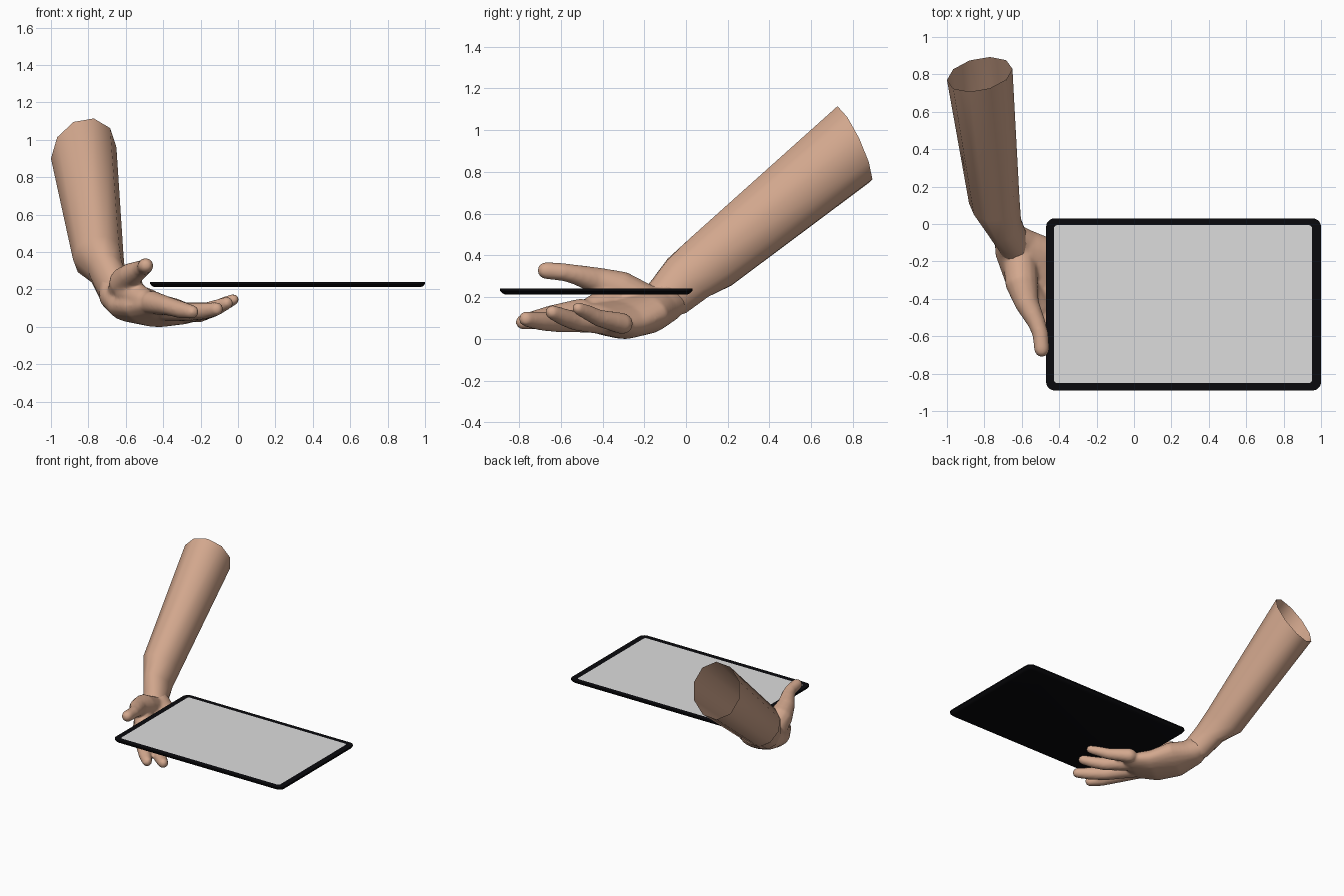
import bpy, bmesh, math
from mathutils import Vector

if "Cube" in bpy.data.objects:
    bpy.data.objects.remove(bpy.data.objects["Cube"])


def material(name, rgb):
    m = bpy.data.materials.new(name)
    m.diffuse_color = (*rgb, 1)
    m.use_nodes = True
    m.node_tree.nodes["Principled BSDF"].inputs["Base Color"].default_value = m.diffuse_color
    return m


skin = material("skin", (0.65, 0.39, 0.27))
black = material("black casing", (0.003, 0.003, 0.004))
grey = material("screen grey", (0.72, 0.72, 0.72))


def add_loft(bm, rings, caps=True):
    """Bridge equal-length rings of points; return the last cap."""
    loops = [[bm.verts.new(p) for p in r] for r in rings]
    n = len(loops[0])
    for a, b in zip(loops, loops[1:]):
        for i in range(n):
            bm.faces.new((a[i], a[(i + 1) % n], b[(i + 1) % n], b[i]))
    if caps:
        bm.faces.new(loops[0][::-1])
        return bm.faces.new(loops[-1])


def oval(c, u, v, n):
    c, u, v = Vector(c), Vector(u), Vector(v)
    return [c + u * math.cos(2 * math.pi * i / n) + v * math.sin(2 * math.pi * i / n)
            for i in range(n)]


def add_finger(bm, pts, n=14):
    """Tapered round tube through (x, y, z, radius) points with domed ends."""
    cs = [(Vector(p[:3]), p[3]) for p in pts]
    d0 = (cs[0][0] - cs[1][0]).normalized()
    d1 = (cs[-1][0] - cs[-2][0]).normalized()
    dome = [(0.5, 0.87), (0.85, 0.53), (0.98, 0.2)]
    tip, r1 = cs[-1]
    base, r0 = cs[0]
    path = [(base + d0 * r0 * a, r0 * b) for a, b in reversed(dome)] + cs
    path += [(tip + d1 * r1 * a, r1 * b) for a, b in dome]
    rings = []
    for i, (c, r) in enumerate(path):
        t = (path[min(i + 1, len(path) - 1)][0] - path[max(i - 1, 0)][0]).normalized()
        u = t.cross(Vector((0, 0, 1))).normalized()
        rings.append(oval(c, u * r, u.cross(t) * r, n))
    add_loft(bm, rings)


def finish(bm, name, mats):
    bmesh.ops.recalc_face_normals(bm, faces=bm.faces)
    me = bpy.data.meshes.new(name)
    bm.to_mesh(me)
    bm.free()
    ob = bpy.data.objects.new(name, me)
    bpy.context.collection.objects.link(ob)
    for m in mats:
        me.materials.append(m)
    bpy.ops.object.select_all(action='DESELECT')
    ob.select_set(True)
    bpy.context.view_layer.objects.active = ob
    return ob


# Forearm: open ten-sided sleeve of skin narrowing to the wrist
bm = bmesh.new()
arm = [
    ((-0.825, 0.80, 0.93), (0.175, 0.03, 0.03), (0, -0.088, 0.184)),
    ((-0.747, 0.12, 0.37), (0.135, 0.01, 0.01), (0, -0.105, 0.118)),
    ((-0.702, 0.01, 0.293), (0.098, 0.01, 0.0), (0, -0.100, 0.095)),
    ((-0.660, -0.08, 0.205), (0.085, 0.03, 0.0), (0.02, -0.075, 0.085)),
    ((-0.620, -0.15, 0.160), (0.080, 0.05, 0.0), (0.02, -0.045, 0.070)),
]
add_loft(bm, [oval(c, u, v, 10) for c, u, v in arm], caps=False)
finish(bm, "forearm", [skin])
bpy.ops.object.shade_smooth_by_angle(angle=math.radians(60))

# Hand: palm, thumb and fingers fused into one smooth skin
bm = bmesh.new()
palm = [
    ((-0.675, -0.05, 0.235), (0.070, 0.02, 0), (0.01, -0.065, 0.075)),
    ((-0.635, -0.11, 0.175), (0.105, 0.06, 0), (0.02, -0.050, 0.080)),
    ((-0.550, -0.20, 0.125), (0.140, 0.11, 0), (0.02, -0.020, 0.095)),
    ((-0.460, -0.32, 0.095), (0.150, 0.12, -0.02), (0, 0, 0.090)),
    ((-0.360, -0.415, 0.095), (0.150, 0.115, -0.03), (0, 0, 0.070)),
    ((-0.325, -0.455, 0.093), (0.135, 0.105, -0.03), (0, 0, 0.045)),
]
add_loft(bm, [oval(c, u, v, 20) for c, u, v in palm])
digits = [
    # thumb
    [(-0.61, -0.20, 0.18, 0.090), (-0.60, -0.32, 0.245, 0.088), (-0.57, -0.43, 0.285, 0.064),
     (-0.52, -0.53, 0.313, 0.048), (-0.50, -0.59, 0.325, 0.043), (-0.493, -0.67, 0.332, 0.042)],
    # web between thumb and index
    [(-0.59, -0.33, 0.20, 0.075), (-0.50, -0.45, 0.145, 0.065)],
    # index
    [(-0.46, -0.50, 0.135, 0.064), (-0.37, -0.65, 0.115, 0.050),
     (-0.30, -0.725, 0.095, 0.046), (-0.245, -0.78, 0.085, 0.037)],
    # middle
    [(-0.385, -0.45, 0.095, 0.062), (-0.26, -0.62, 0.085, 0.049),
     (-0.18, -0.70, 0.090, 0.045), (-0.115, -0.765, 0.100, 0.037)],
    # ring
    [(-0.29, -0.38, 0.080, 0.058), (-0.17, -0.53, 0.090, 0.046),
     (-0.11, -0.59, 0.110, 0.042), (-0.06, -0.64, 0.132, 0.035)],
    # little finger
    [(-0.215, -0.305, 0.078, 0.052), (-0.115, -0.42, 0.105, 0.041),
     (-0.07, -0.47, 0.130, 0.037), (-0.025, -0.515, 0.150, 0.031)],
]
for d in digits:
    add_finger(bm, d)
hand = finish(bm, "hand", [skin])
rm = hand.modifiers.new("fuse", 'REMESH')
rm.mode = 'VOXEL'
rm.voxel_size = 0.011
sm = hand.modifiers.new("soften", 'SMOOTH')
sm.factor = 0.5
sm.iterations = 6
for m in ("fuse", "soften"):
    bpy.ops.object.modifier_apply(modifier=m)
low = min(v.co.z for v in hand.data.vertices)
for v in hand.data.vertices:
    v.co.z -= low
bpy.ops.object.shade_smooth()


# Tablet: rounded slab with chamfered underside and a flat screen
def rounded(x0, x1, y0, y1, z, r, steps=5):
    pts = []
    corners = [(x1 - r, y1 - r), (x0 + r, y1 - r), (x0 + r, y0 + r), (x1 - r, y0 + r)]
    for k, (cx, cy) in enumerate(corners):
        for s in range(steps + 1):
            a = math.pi / 2 * (k + s / steps)
            pts.append(Vector((cx + r * math.cos(a), cy + r * math.sin(a), z)))
    return pts


bm = bmesh.new()
screen = add_loft(bm, [
    rounded(-0.445, 0.975, -0.865, 0.005, 0.212, 0.03),
    rounded(-0.46, 0.99, -0.88, 0.02, 0.218, 0.04),
    rounded(-0.47, 1.0, -0.89, 0.03, 0.230, 0.045),
    rounded(-0.47, 1.0, -0.89, 0.03, 0.240, 0.045),
    rounded(-0.428, 0.952, -0.85, -0.006, 0.240, 0.018),
])
screen.material_index = 1
finish(bm, "tablet", [black, grey])
bpy.ops.object.shade_smooth_by_angle(angle=math.radians(30))
